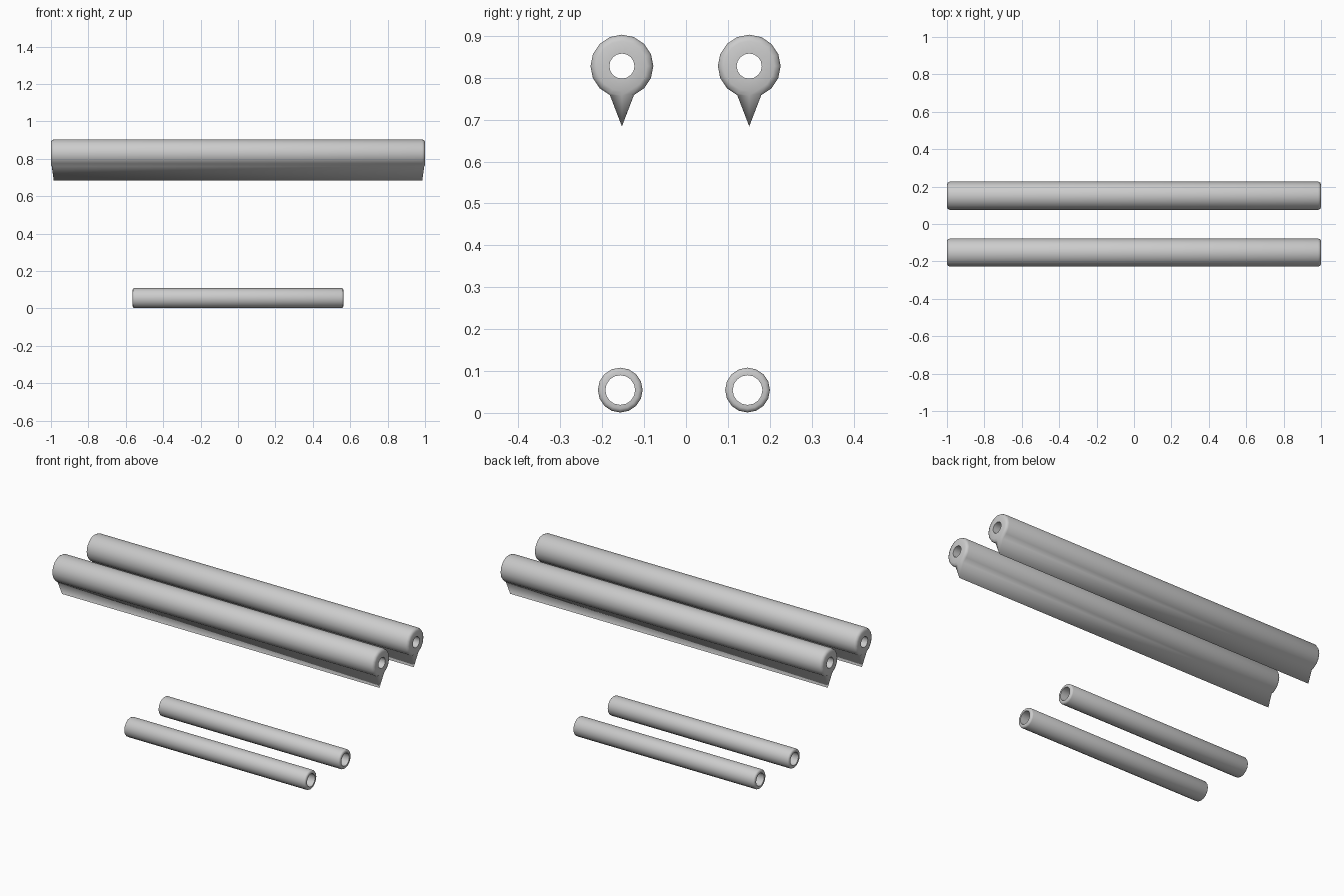
import bpy, bmesh
from math import sin, cos, pi

if "Cube" in bpy.data.objects:
    bpy.data.objects.remove(bpy.data.objects["Cube"])

SIDES = 16


def tube(name, y, z, half, radius, hole, bevel, fin=0.0):
    """Hollow bar along x; fin pulls the bottom edge of the outer wall down."""
    bm = bmesh.new()
    # closed section: outer wall, rounded rim, end face, bore, and back round
    end = [(half - bevel, radius, True),
           (half - bevel * 0.3, radius - bevel * 0.3, False),
           (half, radius - bevel, False),
           (half, hole, False)]
    section = end + [(-x, r, f) for x, r, f in reversed(end)]
    rings = []
    for x, r, pulled in section:
        ring = []
        for i in range(SIDES):
            a = 2 * pi * i / SIDES - pi / 2
            drop = fin if pulled and i == 0 else 0
            ring.append(bm.verts.new((x, r * cos(a), r * sin(a) - drop)))
        rings.append(ring)
    for k, ring in enumerate(rings):
        nxt = rings[(k + 1) % len(rings)]
        for i in range(SIDES):
            j = (i + 1) % SIDES
            bm.faces.new((ring[i], ring[j], nxt[j], nxt[i]))
    bmesh.ops.recalc_face_normals(bm, faces=bm.faces)
    mesh = bpy.data.meshes.new(name)
    bm.to_mesh(mesh)
    bm.free()
    ob = bpy.data.objects.new(name, mesh)
    ob.location = (0, y, z)
    bpy.context.collection.objects.link(ob)
    bpy.ops.object.select_all(action='DESELECT')
    ob.select_set(True)
    bpy.context.view_layer.objects.active = ob
    bpy.ops.object.shade_smooth_by_angle(angle=1.3)


# upper finned bars and lower plain bars, one of each per side
for side, s in (("front", -1), ("back", 1)):
    tube(f"upper_bar_{side}", s * 0.152 - 0.001, 0.828, 1.0, 0.075, 0.030, 0.015, fin=0.069)
    tube(f"lower_bar_{side}", s * 0.152 - 0.005, 0.0545, 0.563, 0.0535, 0.0355, 0.009)
